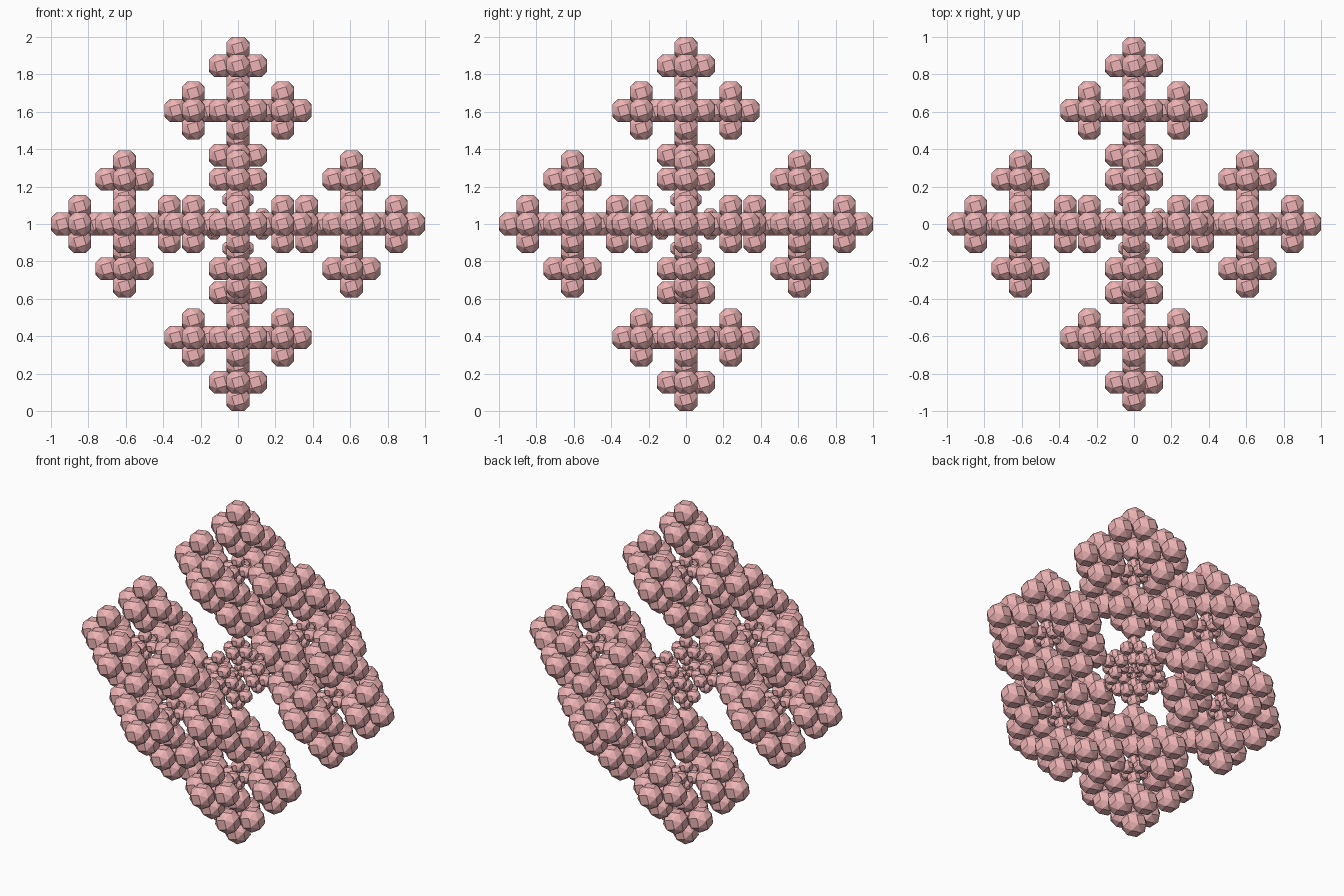
import bpy, bmesh
from itertools import permutations, product
from mathutils import Vector, Matrix

if "Cube" in bpy.data.objects:
    bpy.data.objects.remove(bpy.data.objects["Cube"])

T = 1.839287                 # tribonacci constant of the snub cube
S = 1 / (2 + 1 / T)          # scale of the six outer copies (neighbours touch)
C = 1 - 2 * S                # scale of the copy filling the centre
D = 1 - S                    # distance of the outer copies from the centre

NAMES = ["right", "left", "back", "front", "top", "bottom", "core"]
DIRS = [Vector(d) for d in [(1, 0, 0), (-1, 0, 0), (0, 1, 0), (0, -1, 0),
                            (0, 0, 1), (0, 0, -1)]]
MAPS = [(d * D, S) for d in DIRS] + [(Vector(), C)]

# Snub cube: the 24 cube rotations of one corner, wrapped in a hull
seed = (1 / T**2, 1 / T, 1)
bm = bmesh.new()
for p in permutations(range(3)):
    for sg in product((1, -1), repeat=3):
        m = Matrix([[sg[r] if c == p[r] else 0 for c in range(3)] for r in range(3)])
        if m.determinant() > 0:
            bm.verts.new(m @ Vector(seed))
bmesh.ops.convex_hull(bm, input=bm.verts[:])
bmesh.ops.dissolve_limit(bm, angle_limit=0.05, verts=bm.verts[:], edges=bm.edges[:])
bmesh.ops.recalc_face_normals(bm, faces=bm.faces[:])
bm.verts.index_update()
verts = [v.co.copy() for v in bm.verts]
faces = [[v.index for v in f.verts] for f in bm.faces]
bm.free()

# Replace the solid with seven scaled copies, twice, to get one cluster
for _ in range(2):
    n = len(verts)
    faces = [[i + k * n for i in f] for k in range(len(MAPS)) for f in faces]
    verts = [o + v * s for o, s in MAPS for v in verts]

mesh = bpy.data.meshes.new("snub_cluster")
mesh.from_pydata(verts, [], faces)
mat = bpy.data.materials.new("pink")
mat.diffuse_color = (0.85, 0.45, 0.46, 1)
mat.use_nodes = True
mat.node_tree.nodes["Principled BSDF"].inputs["Base Color"].default_value = mat.diffuse_color
mesh.materials.append(mat)

# Six outer clusters and the small core
for name, (o, s) in zip(NAMES, MAPS):
    ob = bpy.data.objects.new(name + "_cluster", mesh)
    ob.location = o + Vector((0, 0, 1))
    ob.scale = (s, s, s)
    bpy.context.collection.objects.link(ob)
